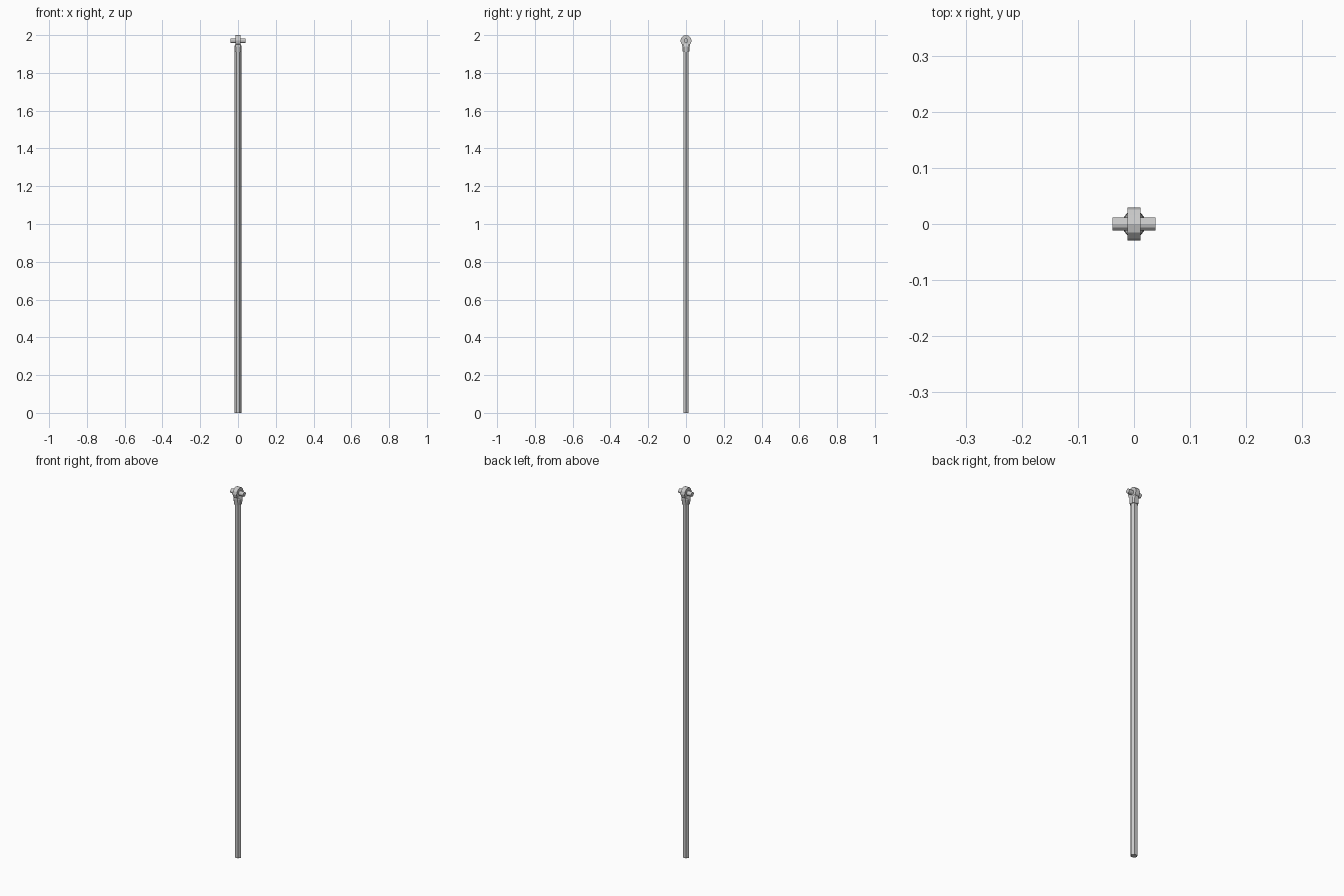
import bpy, bmesh, math

if "Cube" in bpy.data.objects:
    bpy.data.objects.remove(bpy.data.objects["Cube"])


def loft(name, sections):
    """Skin a stack of equal-count (z, [(x, y)...]) sections and cap both ends."""
    bm = bmesh.new()
    rings = [[bm.verts.new((x, y, z)) for x, y in pts] for z, pts in sections]
    n = len(rings[0])
    for a, b in zip(rings, rings[1:]):
        for i in range(n):
            j = (i + 1) % n
            bm.faces.new((a[i], a[j], b[j], b[i]))
    bm.faces.new(rings[0][::-1])
    bm.faces.new(rings[-1])
    bmesh.ops.recalc_face_normals(bm, faces=bm.faces)
    mesh = bpy.data.meshes.new(name)
    bm.to_mesh(mesh)
    bm.free()
    ob = bpy.data.objects.new(name, mesh)
    bpy.context.collection.objects.link(ob)
    return ob


def hexagon(rx, ry):
    return [(rx, 0), (rx / 2, ry), (-rx / 2, ry),
            (-rx, 0), (-rx / 2, -ry), (rx / 2, -ry)]


def octagon(rx, ry, cx, cy):
    return [(rx, cy), (cx, ry), (-cx, ry), (-rx, cy),
            (-rx, -cy), (-cx, -ry), (cx, -ry), (rx, -cy)]


def x_cylinder(name, radius, length, z, sides=12):
    bpy.ops.mesh.primitive_cylinder_add(
        vertices=sides, radius=radius, depth=length,
        location=(0, 0, z), rotation=(0, math.pi / 2, 0))
    ob = bpy.context.object
    ob.name = name
    return ob


# Long hexagonal shaft
shaft = hexagon(0.0175, 0.0145)
loft("shaft", [(0, shaft), (1.925, shaft)])

# Collar socket, narrowing in x to the flat eye
loft("collar", [(1.91, octagon(0.018, 0.017, 0.011, 0.009)),
                (1.94, octagon(0.019, 0.020, 0.012, 0.011)),
                (1.945, octagon(0.017, 0.020, 0.012, 0.011)),
                (1.954, octagon(0.012, 0.020, 0.0115, 0.019))])

# Flat round eye and the cross pin through it
x_cylinder("eye_disc", 0.0295, 0.024, 1.9705)
x_cylinder("cross_pin", 0.012, 0.077, 1.9705)
